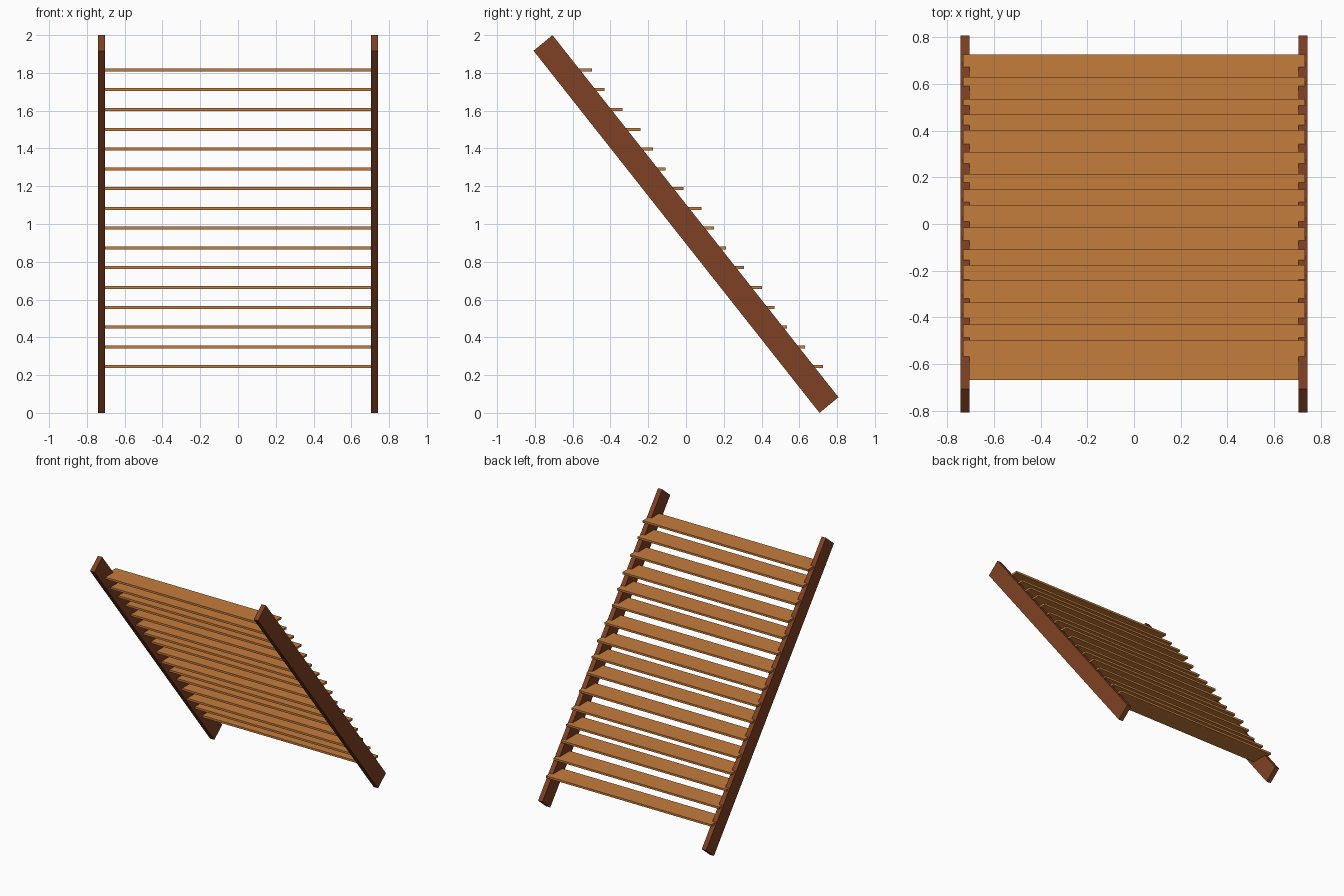
import bpy
import bmesh

cube = bpy.data.objects.get("Cube")
if cube:
    bpy.data.objects.remove(cube, do_unlink=True)


def make_material(name, colour):
    mat = bpy.data.materials.new(name)
    mat.use_nodes = True
    mat.diffuse_color = colour
    mat.node_tree.nodes["Principled BSDF"].inputs["Base Color"].default_value = colour
    return mat


def extrude_profile(name, profile, x0, x1, mat):
    """Extrude a closed (y, z) outline along x."""
    bm = bmesh.new()
    face = bm.faces.new([bm.verts.new((x0, y, z)) for y, z in profile])
    result = bmesh.ops.extrude_face_region(bm, geom=[face])
    moved = [v for v in result["geom"] if isinstance(v, bmesh.types.BMVert)]
    bmesh.ops.translate(bm, verts=moved, vec=(x1 - x0, 0, 0))
    bmesh.ops.recalc_face_normals(bm, faces=bm.faces)
    mesh = bpy.data.meshes.new(name)
    bm.to_mesh(mesh)
    bm.free()
    mesh.materials.append(mat)
    obj = bpy.data.objects.new(name, mesh)
    bpy.context.scene.collection.objects.link(obj)
    return obj


dark_wood = make_material("dark brown wood", (0.21, 0.053, 0.017, 1))
light_wood = make_material("light brown wood", (0.56, 0.205, 0.045, 1))

# Two sloping side rails
rail_outline = [(-0.807, 1.917), (-0.707, 2.0), (0.807, 0.083), (0.707, 0.0)]
for side, sign in (("left", 1), ("right", -1)):
    extrude_profile(side + "_stringer", rail_outline, sign * 0.704, sign * 0.742, dark_wood)

# Sixteen level treads, set slightly unevenly in a repeating rhythm
DEPTH, THICK, RISE = 0.17, 0.016, 0.1047
RUNS = (0.095, 0.095, 0.066, 0.066)
y, z = 0.725, 0.237
for i in range(16):
    outline = [(y, z), (y, z + THICK), (y - DEPTH, z + THICK), (y - DEPTH, z)]
    extrude_profile(f"tread_{i + 1}", outline, -0.731, 0.731, light_wood)
    y -= RUNS[i % len(RUNS)]
    z += RISE
